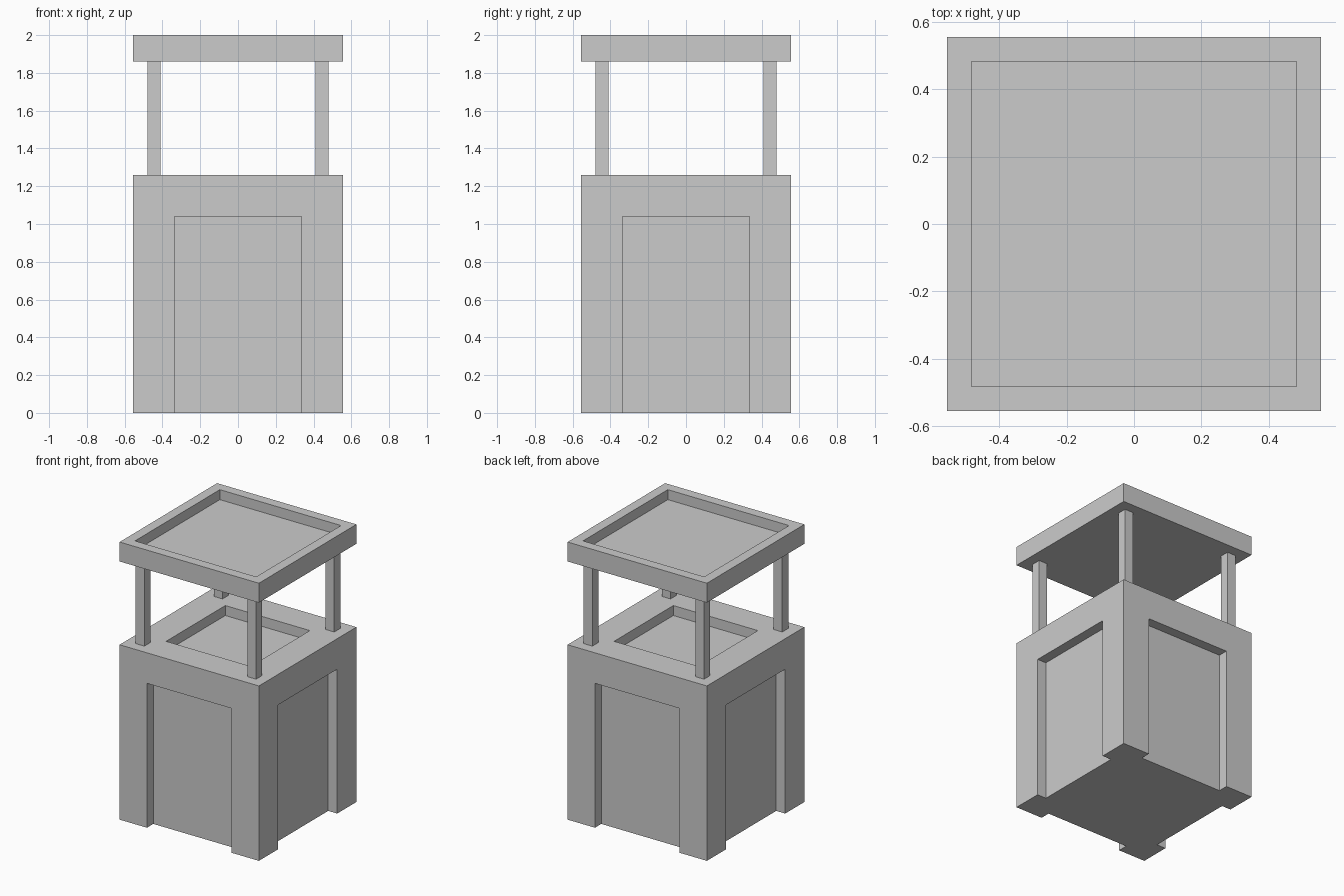
import bpy

if "Cube" in bpy.data.objects:
    bpy.data.objects.remove(bpy.data.objects["Cube"])

HALF = 0.555      # half width of body and roof
INSET = 0.072     # recess depth and roof rim width
PANEL = 0.337     # half width of the recessed panels


def box(name, lo, hi):
    """Axis-aligned box between two corners."""
    bpy.ops.mesh.primitive_cube_add(size=1)
    ob = bpy.context.object
    ob.name = name
    for v in ob.data.vertices:
        v.co = [h if c > 0 else l for c, l, h in zip(v.co, lo, hi)]
    return ob


def carve(target, lo, hi):
    """Cut a box-shaped recess out of the target."""
    cutter = box("recess_cutter", lo, hi)
    cutter.hide_render = True
    mod = target.modifiers.new("recess", 'BOOLEAN')
    mod.operation = 'DIFFERENCE'
    mod.solver = 'EXACT'
    mod.object = cutter
    bpy.context.view_layer.objects.active = target
    bpy.ops.object.modifier_apply(modifier=mod.name)
    bpy.data.objects.remove(cutter)


# Body with an open-bottomed recess on each side and a square tray on top
body = box("body", (-HALF, -HALF, 0), (HALF, HALF, 1.26))
inner, outer = HALF - INSET, HALF + 0.1
for a, b in ((-outer, -inner), (inner, outer)):
    carve(body, (-PANEL, a, -0.1), (PANEL, b, 1.04))
    carve(body, (a, -PANEL, -0.1), (b, PANEL, 1.04))
carve(body, (-PANEL, -PANEL, 1.26 - INSET), (PANEL, PANEL, 1.4))

# Four corner posts
posts = box("roof_posts", (0.41, 0.41, 1.26), (0.48, 0.48, 1.86))
mirror = posts.modifiers.new("mirror", 'MIRROR')
mirror.use_axis = (True, True, False)

# Flat roof slab with a raised rim
roof = box("roof", (-HALF, -HALF, 1.86), (HALF, HALF, 2.0))
carve(roof, (-inner, -inner, 2.0 - INSET), (inner, inner, 2.1))
